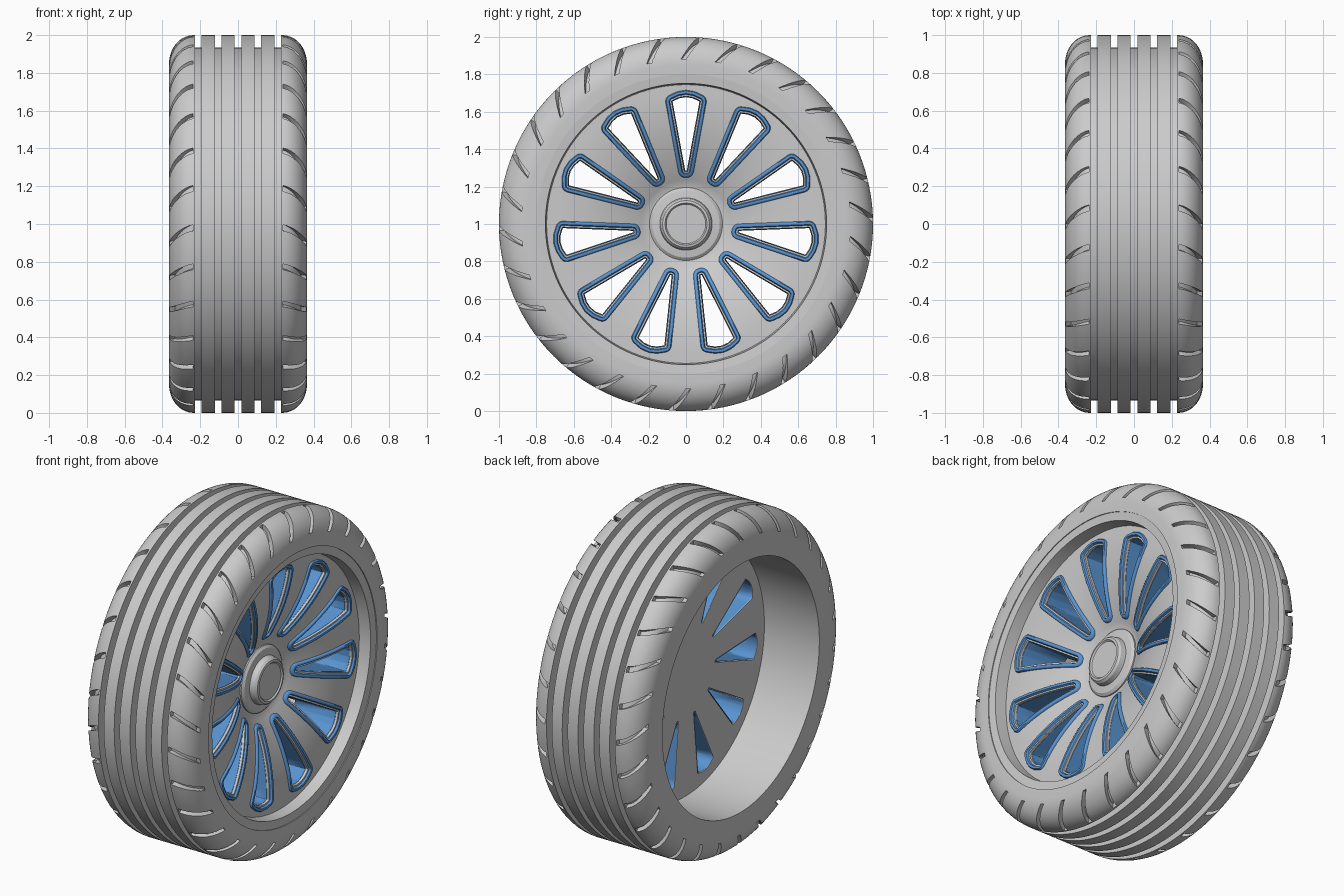
import bpy, bmesh
from math import sin, cos, pi, atan2, hypot

if "Cube" in bpy.data.objects:
    bpy.data.objects.remove(bpy.data.objects["Cube"])

BLUE = bpy.data.materials.new("blue_trim")
BLUE.diffuse_color = (0.1, 0.3, 0.65, 1)
BLUE.use_nodes = True
BLUE.node_tree.nodes["Principled BSDF"].inputs["Base Color"].default_value = BLUE.diffuse_color


def place(x, r, a):
    """Point on the wheel: axle position, radius, angle from the front going up."""
    return (x, -r * cos(a), 1 + r * sin(a))


def finish(bm, name, mat=None):
    bmesh.ops.remove_doubles(bm, verts=bm.verts, dist=1e-5)
    bmesh.ops.recalc_face_normals(bm, faces=bm.faces)
    me = bpy.data.meshes.new(name)
    bm.to_mesh(me)
    bm.free()
    ob = bpy.data.objects.new(name, me)
    bpy.context.collection.objects.link(ob)
    if mat:
        me.materials.append(mat)
    return ob


def loft(bm, rings, caps=False, closed=False):
    """Skin a list of closed vertex rings."""
    vs = [[bm.verts.new(p) for p in ring] for ring in rings]
    n = len(vs[0])
    pairs = list(zip(vs, vs[1:])) + ([(vs[-1], vs[0])] if closed else [])
    for A, B in pairs:
        for i in range(n):
            j = (i + 1) % n
            bm.faces.new((A[i], A[j], B[j], B[i]))
    if caps:
        bm.faces.new(vs[0])
        bm.faces.new(vs[-1])


def lathe(name, profile, closed=False, seg=128):
    bm = bmesh.new()
    loft(bm, [[place(x, r, 2 * pi * i / seg) for i in range(seg)] for x, r in profile], closed=closed)
    return finish(bm, name)


def cut(ob, cutter):
    m = ob.modifiers.new("cut", 'BOOLEAN')
    m.operation, m.solver, m.object = 'DIFFERENCE', 'EXACT', cutter
    bpy.context.view_layer.objects.active = ob
    bpy.ops.object.modifier_apply(modifier=m.name)
    bpy.data.objects.remove(cutter)


def smooth(ob, deg=30):
    bpy.ops.object.select_all(action='DESELECT')
    ob.select_set(True)
    bpy.context.view_layer.objects.active = ob
    bpy.ops.object.shade_smooth_by_angle(angle=deg * pi / 180)


# Tyre: rounded shoulders and five tread grooves
def shoulder(t, off=0.0):
    return 0.235 + (0.13 + off) * sin(t), 0.85 + (0.15 + off) * cos(t)


arc = [shoulder(i * pi / 2 / 12) for i in range(13)]
tread = []
for c in (-0.21, -0.105, 0, 0.105, 0.21):
    tread += [(c - 0.018, 1), (c - 0.018, 0.935), (c + 0.018, 0.935), (c + 0.018, 1)]
profile = [(-0.365, 0.80)] + [(-x, r) for x, r in reversed(arc)] + tread + arc + [(0.365, 0.80)]
tyre = lathe("tyre", profile, closed=True)

# Slanted shoulder slits on both sides
bm = bmesh.new()
for side in (1, -1):
    for k in range(30):
        a0 = -0.02 + k * 2 * pi / 30
        rings = []
        for i in range(9):
            u = i / 8
            t = 0.03 + u * 1.33
            a = a0 - 0.10 * u ** 1.4
            (x0, r0), (x1, r1) = shoulder(t, -0.03), shoulder(t, 0.03)
            rings.append([place(side * x0, r0, a - 0.016), place(side * x1, r1, a - 0.016),
                          place(side * x1, r1, a + 0.016), place(side * x0, r0, a + 0.016)])
        loft(bm, rings, caps=True)
cut(tyre, finish(bm, "slit_cutter"))
smooth(tyre)


# Rim: barrel, dished face, flat back
def dish(r):
    u = min(max((r - 0.2) / 0.5, 0), 1)
    return 0.15 + 0.135 * (1 - (1 - u) ** 2)


face = [(dish(r), r) for r in [0.745 - 0.0363 * i for i in range(16)]]
rim = lathe("rim", [(0, 0), (0, 0.745), (-0.365, 0.745), (-0.365, 0.80), (0.36, 0.80),
                    (0.355, 0.752)] + face + [(0.15, 0)])

# Window outline: a wedge grown outwards by d with round corners
N = 8
lo, hi = (0.285, 0.004), (0.655, 0.072)
edge = [(lo[0] + (hi[0] - lo[0]) * i / N, lo[1] + (hi[1] - lo[1]) * i / N) for i in range(N + 1)]
core = [(r, -s) for r, s in edge] + [(0.672, -0.036), (0.678, 0), (0.672, 0.036)] + edge[::-1]


def outline(d, steps=5):
    pts, n = [], len(core)
    for i in range(n):
        p, q, w = core[i - 1], core[i], core[(i + 1) % n]
        a = atan2(p[0] - q[0], q[1] - p[1])
        b = atan2(q[0] - w[0], w[1] - q[1])
        b = a + (b - a + pi) % (2 * pi) - pi
        for j in range(steps + 1):
            g = a + (b - a) * j / steps
            pts.append((q[0] + d * cos(g), q[1] + d * sin(g)))
    return pts


def window_ring(d, a, x_of):
    return [place(x_of(hypot(r, s)), hypot(r, s), a + atan2(s, r)) for r, s in outline(d)]


# Blue window frames with tunnel walls, and the holes for them
cutter, frames = bmesh.new(), bmesh.new()
bead = [(0.038, -0.01), (0.037, 0.006), (0.033, 0.012), (0.026, 0.014), (0.019, 0.012),
        (0.015, 0.004), (0.012, -0.008), (0.004, -0.016)]
for k in range(11):
    a = pi / 2 + k * 2 * pi / 11
    rings = [window_ring(d, a, lambda r, h=h: dish(r) + h) for d, h in bead]
    rings.append(window_ring(0, a, lambda r: 0.0))
    loft(frames, rings)
    loft(cutter, [window_ring(0.005, a, lambda r, x=x: x) for x in (-0.1, 0.5)], caps=True)
cut(rim, finish(cutter, "window_cutter"))
smooth(rim)
smooth(finish(frames, "window_frames", BLUE), 40)

# Hub collar and centre cap
hub = lathe("hub_cap", [(0.12, 0), (0.12, 0.195), (0.158, 0.195), (0.17, 0.18), (0.175, 0.14),
                        (0.205, 0.135), (0.217, 0.125), (0.22, 0.112), (0.212, 0.105),
                        (0.212, 0)], seg=64)
smooth(hub)
